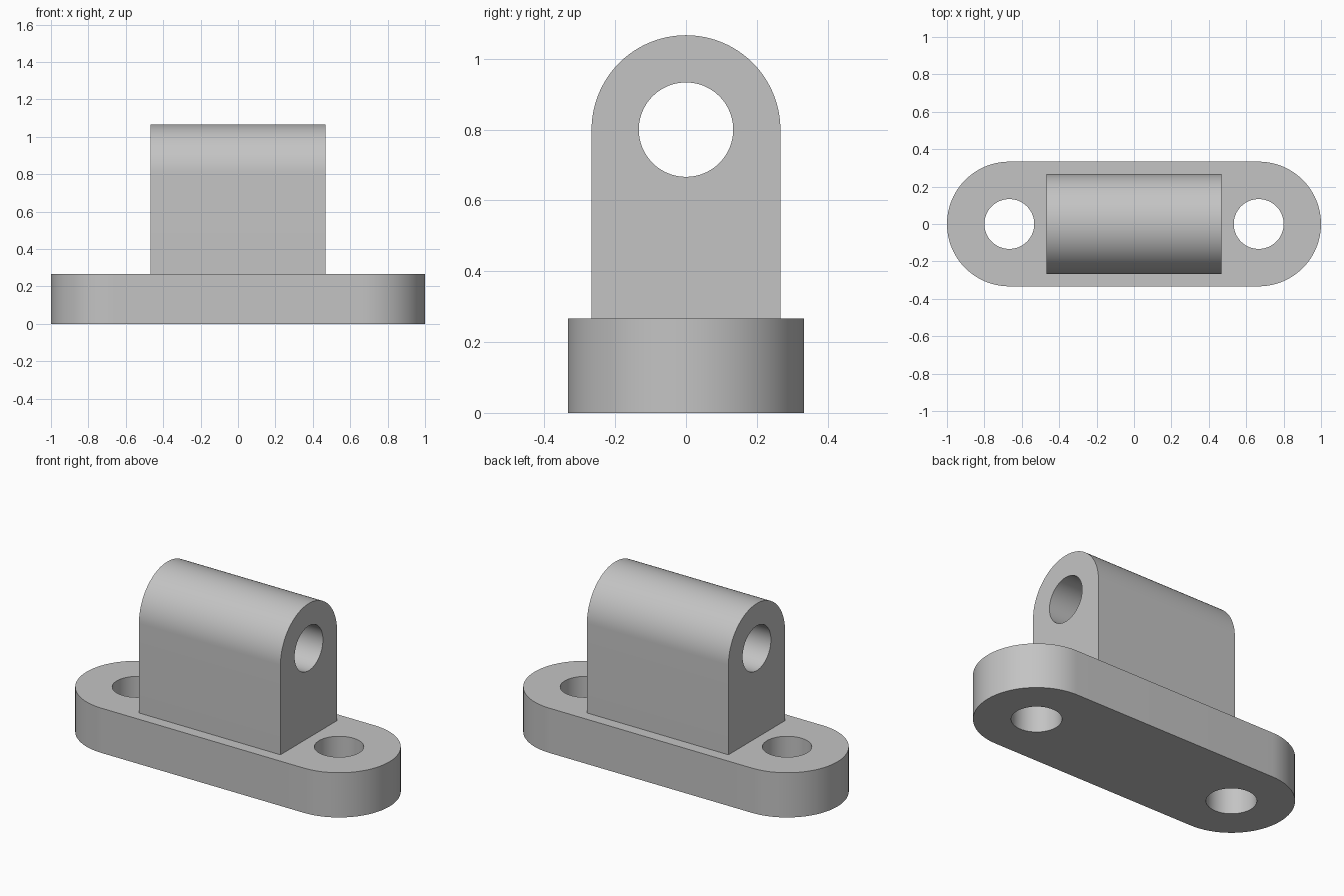
import bpy
import bmesh
from math import pi, cos, sin, radians
from mathutils import Matrix, Vector

cube = bpy.data.objects.get("Cube")
if cube:
    bpy.data.objects.remove(cube, do_unlink=True)

BASE_R, BASE_H = 0.3333, 0.2667        # end radius and thickness of the base
BOLT_X, HOLE_R = 0.6667, 0.1333        # bolt hole offset and hole radius
LUG_HALF, LUG_R, PIN_Z = 0.4667, 0.2667, 0.8
STEPS = 48

grey = bpy.data.materials.new("plain grey")
grey.use_nodes = True
colour = (0.55, 0.55, 0.55, 1)
grey.diffuse_color = colour
grey.node_tree.nodes["Principled BSDF"].inputs["Base Color"].default_value = colour


def arc(cx, cy, r, start, end):
    angles = [start + (end - start) * i / STEPS for i in range(STEPS + 1)]
    return [(cx + r * cos(a), cy + r * sin(a)) for a in angles]


def make_object(name, bm):
    bmesh.ops.recalc_face_normals(bm, faces=bm.faces)
    mesh = bpy.data.meshes.new(name)
    bm.to_mesh(mesh)
    bm.free()
    mesh.materials.append(grey)
    obj = bpy.data.objects.new(name, mesh)
    bpy.context.collection.objects.link(obj)
    return obj


def extrude_profile(name, points, to_3d, depth):
    bm = bmesh.new()
    face = bm.faces.new([bm.verts.new(to_3d(u, v)) for u, v in points])
    new = bmesh.ops.extrude_face_region(bm, geom=[face])["geom"]
    verts = [g for g in new if isinstance(g, bmesh.types.BMVert)]
    bmesh.ops.translate(bm, verts=verts, vec=Vector(depth))
    return make_object(name, bm)


def cylinder(name, matrix, depth):
    bm = bmesh.new()
    bmesh.ops.create_cone(bm, cap_ends=True, segments=2 * STEPS, radius1=HOLE_R,
                          radius2=HOLE_R, depth=depth, matrix=matrix)
    return make_object(name, bm)


def combine(target, tool, operation):
    bpy.context.view_layer.objects.active = target
    mod = target.modifiers.new(operation.lower(), "BOOLEAN")
    mod.operation, mod.object, mod.solver = operation, tool, "EXACT"
    bpy.ops.object.modifier_apply(modifier=mod.name)
    bpy.data.objects.remove(tool, do_unlink=True)


# Base plate with rounded ends
outline = (arc(BOLT_X, 0, BASE_R, -pi / 2, pi / 2)
           + arc(-BOLT_X, 0, BASE_R, pi / 2, 3 * pi / 2))
bracket = extrude_profile("mounting_bracket", outline,
                          lambda u, v: (u, v, 0), (0, 0, BASE_H))

# Upright lug with a round top, sunk into the base and fused with it
side = ([(-LUG_R, BASE_H / 2), (LUG_R, BASE_H / 2)]
        + arc(0, PIN_Z, LUG_R, 0, pi))
lug = extrude_profile("lug", side, lambda u, v: (-LUG_HALF, u, v),
                      (2 * LUG_HALF, 0, 0))
combine(bracket, lug, "UNION")

# Bolt holes through the base and pin bore through the lug
for x in (-BOLT_X, BOLT_X):
    combine(bracket, cylinder("bolt_hole", Matrix.Translation((x, 0, 0)), 1),
            "DIFFERENCE")
bore = Matrix.Translation((0, 0, PIN_Z)) @ Matrix.Rotation(pi / 2, 4, "Y")
combine(bracket, cylinder("pin_bore", bore, 2), "DIFFERENCE")

bpy.ops.object.select_all(action="DESELECT")
bracket.select_set(True)
bpy.context.view_layer.objects.active = bracket
bpy.ops.object.shade_smooth_by_angle(angle=radians(30))
